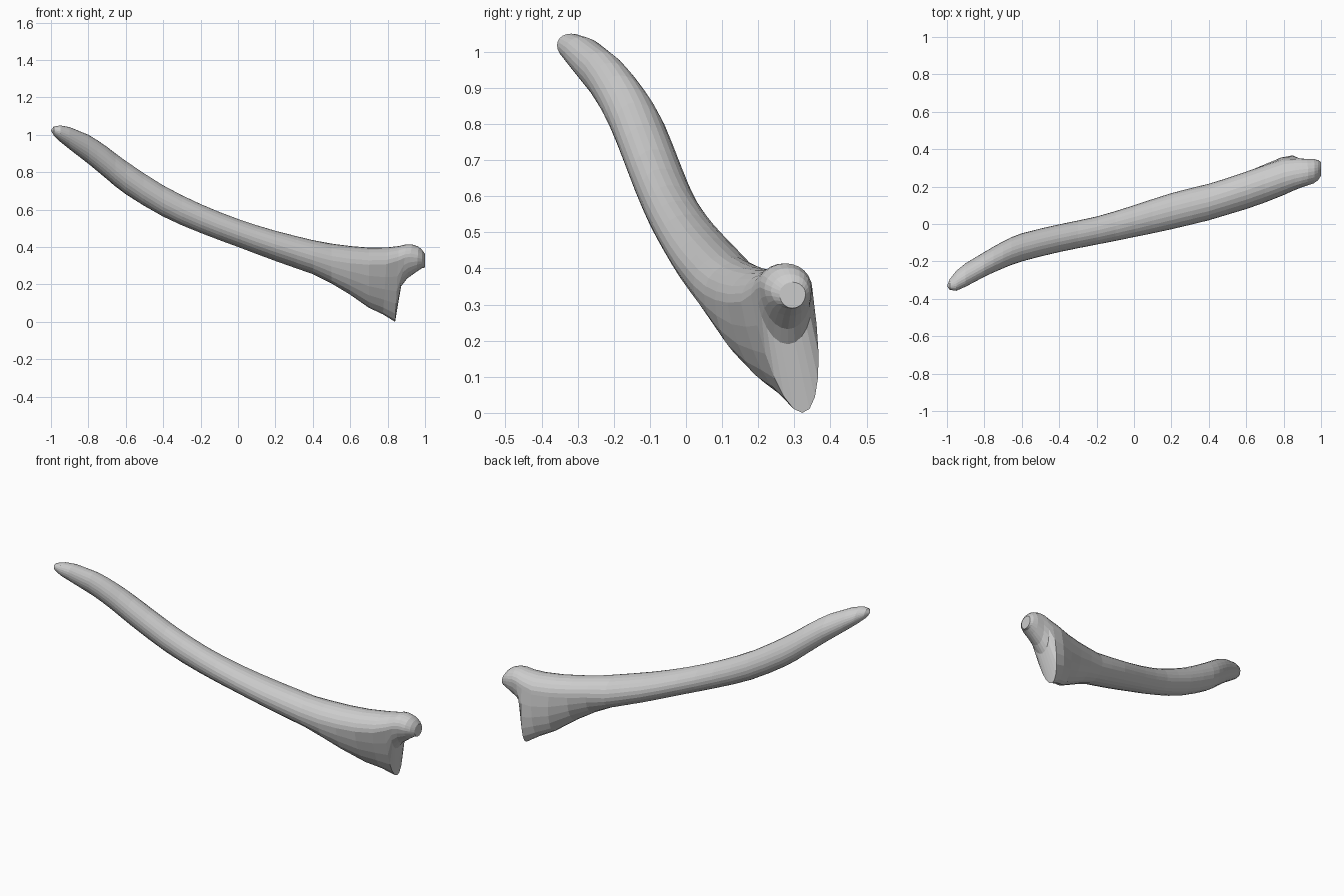
import bpy, bmesh
from math import sin, cos, pi, asin

SIDES = 24

# Shaft stations: x, y front, y back, z bottom, z top, section tilt
shaft = [
    (-0.985, -0.352, -0.295, 0.995, 1.044, -0.25),
    (-0.95, -0.357, -0.25, 0.962, 1.05, -0.27),
    (-0.90, -0.335, -0.21, 0.922, 1.041, -0.28),
    (-0.80, -0.282, -0.150, 0.845, 1.00, -0.28),
    (-0.70, -0.237, -0.093, 0.762, 0.935, -0.26),
    (-0.60, -0.200, -0.050, 0.682, 0.860, -0.2),
    (-0.40, -0.150, -0.002, 0.562, 0.730, -0.12),
    (-0.20, -0.110, 0.040, 0.475, 0.630, -0.1),
    (0.00, -0.070, 0.100, 0.400, 0.550, -0.1),
    (0.20, -0.028, 0.165, 0.325, 0.487, -0.1),
    (0.40, 0.020, 0.215, 0.255, 0.437, -0.08),
]
# Head stations: x top, x bottom, y centre, half width, z top, keel y, keel z
head = [
    (0.50, 0.50, 0.148, 0.098, 0.418, 0.148, 0.205),
    (0.60, 0.60, 0.180, 0.100, 0.405, 0.182, 0.145),
    (0.70, 0.70, 0.215, 0.100, 0.397, 0.245, 0.075),
    (0.80, 0.775, 0.250, 0.098, 0.398, 0.290, 0.040),
    (0.86, 0.84, 0.265, 0.085, 0.405, 0.322, 0.000),
    (0.90, 0.872, 0.272, 0.078, 0.414, 0.282, 0.190),
    (0.93, 0.905, 0.276, 0.072, 0.414, 0.282, 0.232),
    (0.965, 0.955, 0.282, 0.065, 0.402, 0.288, 0.268),
    (0.985, 0.985, 0.288, 0.053, 0.384, 0.292, 0.288),
    (1.00, 1.00, 0.295, 0.036, 0.362, 0.295, 0.290),
]


def spline(a, b, c, d, t):
    return tuple(0.5 * (2 * q + (r - p) * t + (2 * p - 5 * q + 4 * r - s) * t * t
                        + (3 * q - p - 3 * r + s) * t ** 3)
                 for p, q, r, s in zip(a, b, c, d))


def shaft_ring(x, y0, y1, z0, z1, tilt):
    out = []
    for i in range(SIDES):
        t = 2 * pi * i / SIDES
        out.append((x, (y0 + y1) / 2 + (y1 - y0) / 2 * cos(t),
                    (z0 + z1) / 2 + (z1 - z0) / 2 * sin(t + asin(tilt))))
    return out


def head_ring(xt, xb, cy, w, top, ky, kz):
    # round above, drawn down to the keel below
    cz = max(top - 0.92 * w, (top + kz) / 2)
    out = []
    for i in range(SIDES):
        t = 2 * pi * i / SIDES
        s = sin(t)
        d = max(0, -s)
        z = cz + s * (top - cz if s > 0 else cz - kz)
        f = (z - kz) / (top - kz)
        out.append((xb + (xt - xb) * f, cy + (ky - cy) * d + w * cos(t), z))
    return out


# Smooth the shaft with an extra ring between wide stations
rows = []
for i, row in enumerate(shaft):
    rows.append(row)
    if 3 <= i < len(shaft) - 1:
        rows.append(spline(shaft[i - 1], row, shaft[i + 1],
                           shaft[min(i + 2, len(shaft) - 1)], 0.5))

rings = [shaft_ring(*r) for r in rows] + [head_ring(*r) for r in head]

# Skin the rings into one closed handle
bm = bmesh.new()
loops = [[bm.verts.new(p) for p in ring] for ring in rings]
for a, b in zip(loops, loops[1:]):
    for i in range(SIDES):
        j = (i + 1) % SIDES
        bm.faces.new((a[i], a[j], b[j], b[i]))
tip = bm.verts.new((-1.0, -0.332, 1.024))
for i in range(SIDES):
    bm.faces.new((tip, loops[0][(i + 1) % SIDES], loops[0][i]))
bm.faces.new(loops[-1])
bmesh.ops.recalc_face_normals(bm, faces=bm.faces)

mesh = bpy.data.meshes.new("curved_handle")
bm.to_mesh(mesh)
bm.free()
handle = bpy.data.objects.new("curved_handle", mesh)
bpy.context.collection.objects.link(handle)
